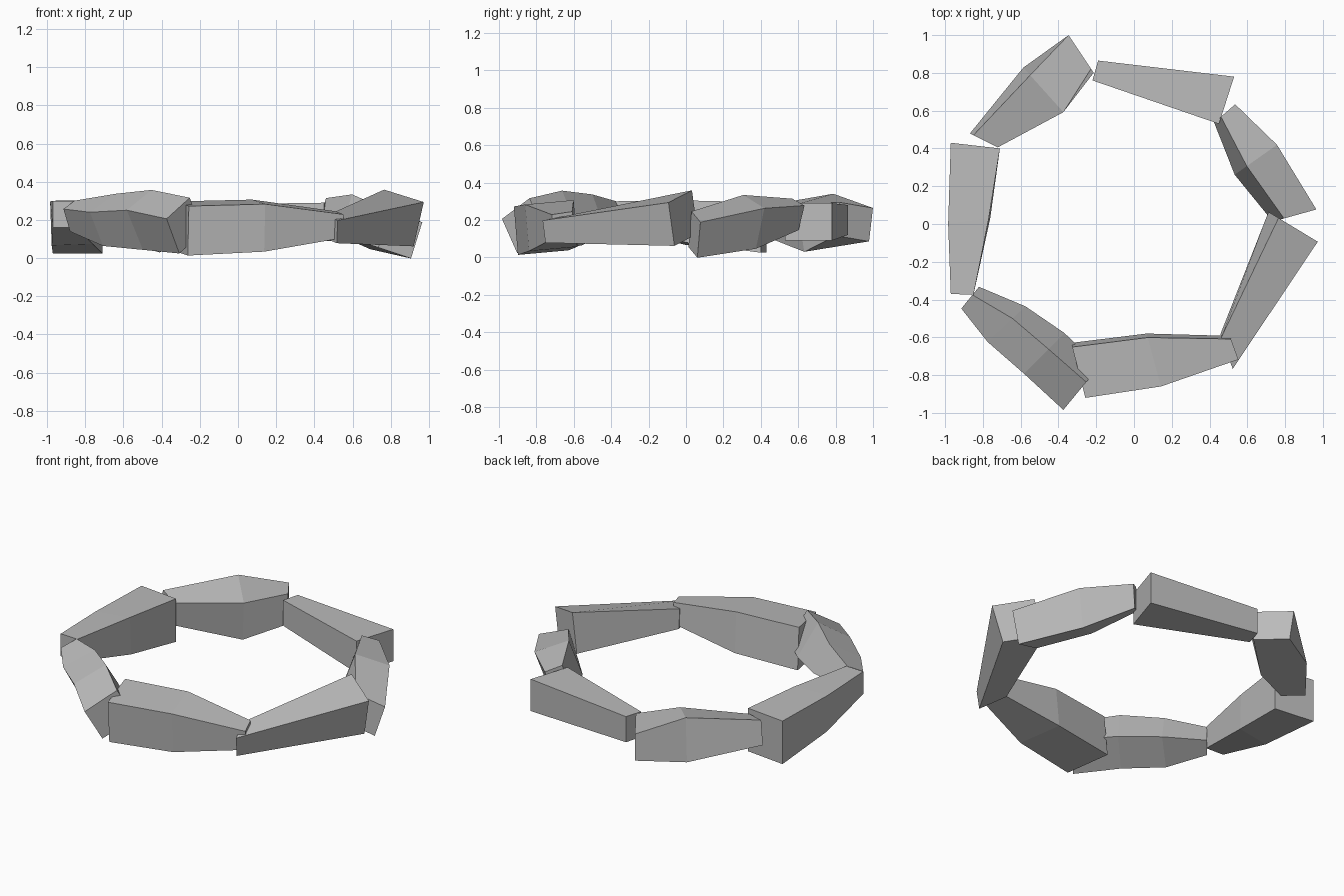
import bpy, bmesh, math
from mathutils import Vector

cube = bpy.data.objects.get("Cube")
if cube:
    bpy.data.objects.remove(cube, do_unlink=True)

# Single stone material
stone_grey = bpy.data.materials.new("stone grey")
stone_grey.use_nodes = True
GREY = (0.5, 0.5, 0.5, 1.0)
stone_grey.diffuse_color = GREY
shader = next(n for n in stone_grey.node_tree.nodes if n.type == 'BSDF_PRINCIPLED')
shader.inputs["Base Color"].default_value = GREY
shader.inputs["Roughness"].default_value = 0.9


def section_corners(outer, inner, middle_z, height, roll):
    """Four corners of a rectangular stone section, tilted about its long axis."""
    outer, inner = Vector((*outer, 0)), Vector((*inner, 0))
    centre = (outer + inner) / 2 + Vector((0, 0, middle_z))
    half_width = (inner - outer).length / 2
    inward, up = (inner - outer).normalized(), Vector((0, 0, 1))
    angle = math.radians(roll)
    across = (inward * math.cos(angle) + up * math.sin(angle)) * half_width
    rise = (up * math.cos(angle) - inward * math.sin(angle)) * height / 2
    return (centre - across - rise, centre + across - rise,
            centre + across + rise, centre - across + rise)


def build_stone(name, *sections):
    """Loft a flat-sided stone through its sections and cap both ends."""
    bm = bmesh.new()
    rings = [[bm.verts.new(corner) for corner in section_corners(*section)]
             for section in sections]
    for ring, following in zip(rings, rings[1:]):
        for i in range(4):
            j = (i + 1) % 4
            bm.faces.new((ring[i], ring[j], following[j], following[i]))
    bm.faces.new(rings[0])
    bm.faces.new(reversed(rings[-1]))
    bmesh.ops.recalc_face_normals(bm, faces=bm.faces[:])
    mesh = bpy.data.meshes.new(name)
    bm.to_mesh(mesh)
    bm.free()
    mesh.materials.append(stone_grey)
    stone = bpy.data.objects.new(name, mesh)
    bpy.context.collection.objects.link(stone)
    return stone


# Each section: outer point, inner point, middle height, thickness, roll in degrees

# Front stones
build_stone("front_stone",
            ((-.26, -.91), (-.33, -.64), .155, .26, 5),
            ((.14, -.85), (.07, -.59), .17, .25, 5),
            ((.55, -.71), (.51, -.6), .175, .125, 8))
build_stone("front_right_stone",
            ((-.35, -.955), (-.21, -.785), .17, .21, 30),
            ((-.55, -.76), (-.4, -.61), .2, .24, 30),
            ((-.75, -.6), (-.6, -.46), .2, .2, 28),
            ((-.9, -.43), (-.835, -.35), .22, .13, 25))
build_stone("front_left_stone",
            ((.95, -.08), (.735, .05), .21, .24, 15),
            ((.52, -.76), (.46, -.59), .15, .12, 8))

# Side stone
build_stone("right_stone",
            ((-.97, .43), (-.71, .4), .16, .27, 0),
            ((-.98, 0), (-.765, .03), .185, .23, 2),
            ((-.97, -.37), (-.85, -.375), .23, .14, 0))

# Back stones
build_stone("back_right_stone",
            ((-.34, .99), (-.22, .81), .19, .18, 8),
            ((-.57, .81), (-.39, .61), .185, .26, -12),
            ((-.86, .475), (-.73, .41), .2, .15, -8))
build_stone("back_stone",
            ((-.19, .865), (-.22, .76), .2, .16, 0),
            ((.53, .78), (.45, .53), .19, .2, 0))
build_stone("back_left_stone",
            ((.94, .07), (.76, .02), .122, .2, 18),
            ((.73, .4), (.56, .28), .19, .23, 20),
            ((.52, .62), (.44, .55), .23, .14, 20))
